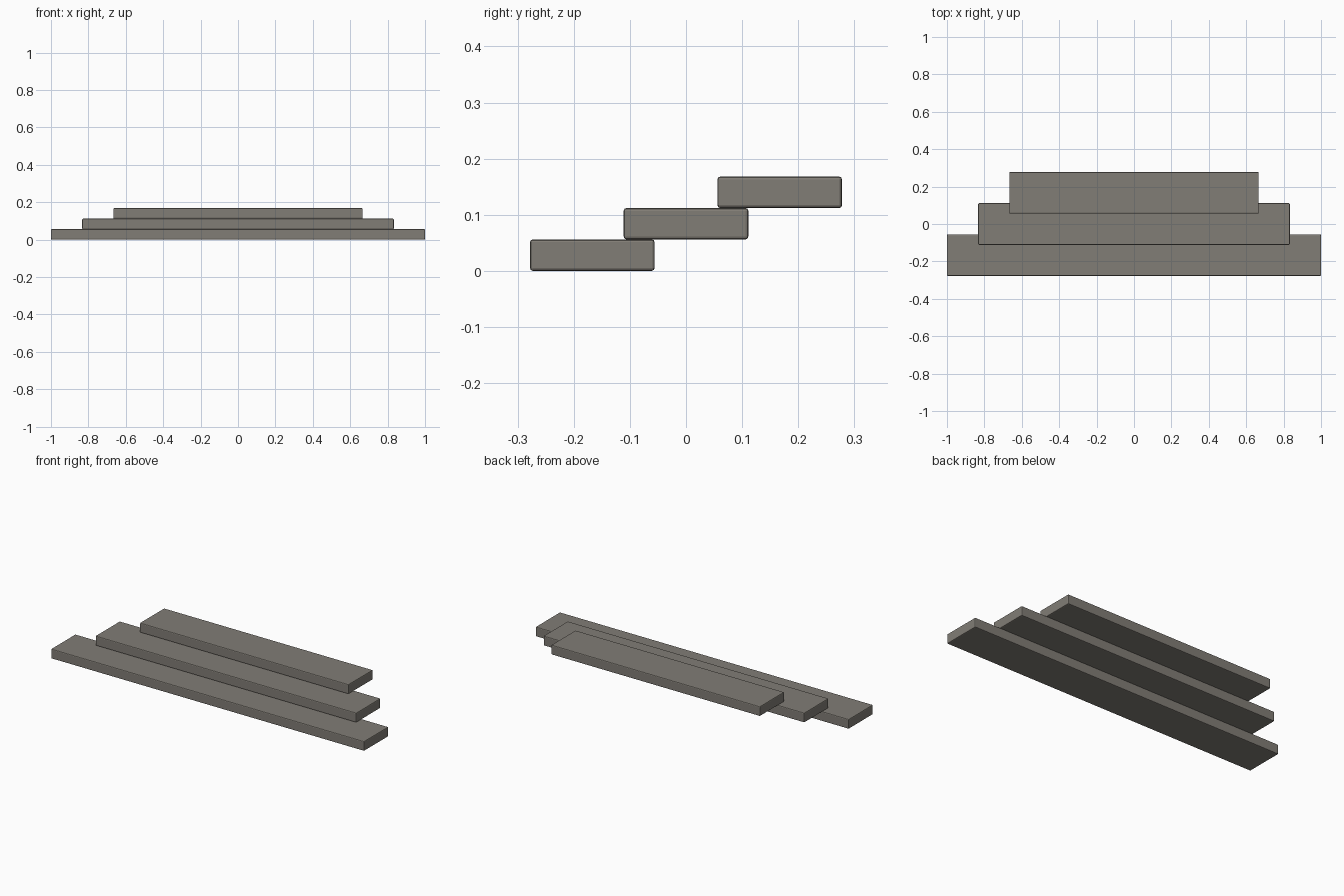
import bpy

cube = bpy.data.objects.get("Cube")
if cube:
    bpy.data.objects.remove(cube, do_unlink=True)

# Weathered stone
stone = bpy.data.materials.new("grey_stone")
stone.use_nodes = True
colour = (0.22, 0.205, 0.18, 1)
stone.diffuse_color = colour
stone.node_tree.nodes["Principled BSDF"].inputs["Base Color"].default_value = colour

DEPTH = 0.222
RISE = 0.056
RUN = 0.167


def slab(name, width, y, z):
    """Rectangular step slab with softly rounded edges."""
    bpy.ops.mesh.primitive_cube_add(size=1, location=(0, y, z))
    step = bpy.context.object
    step.name = name
    step.scale = (width, DEPTH, RISE)
    bpy.ops.object.transform_apply(location=False, rotation=False, scale=True)
    step.data.materials.append(stone)
    bevel = step.modifiers.new("rounded_edges", "BEVEL")
    bevel.width = 0.005
    bevel.segments = 2
    bpy.ops.object.modifier_apply(modifier=bevel.name)
    return step


# Three steps, each narrower, higher and further back
for i, name in enumerate(("bottom_step", "middle_step", "top_step")):
    slab(name, 2 - i / 3, (i - 1) * RUN, (i + 0.5) * RISE)
